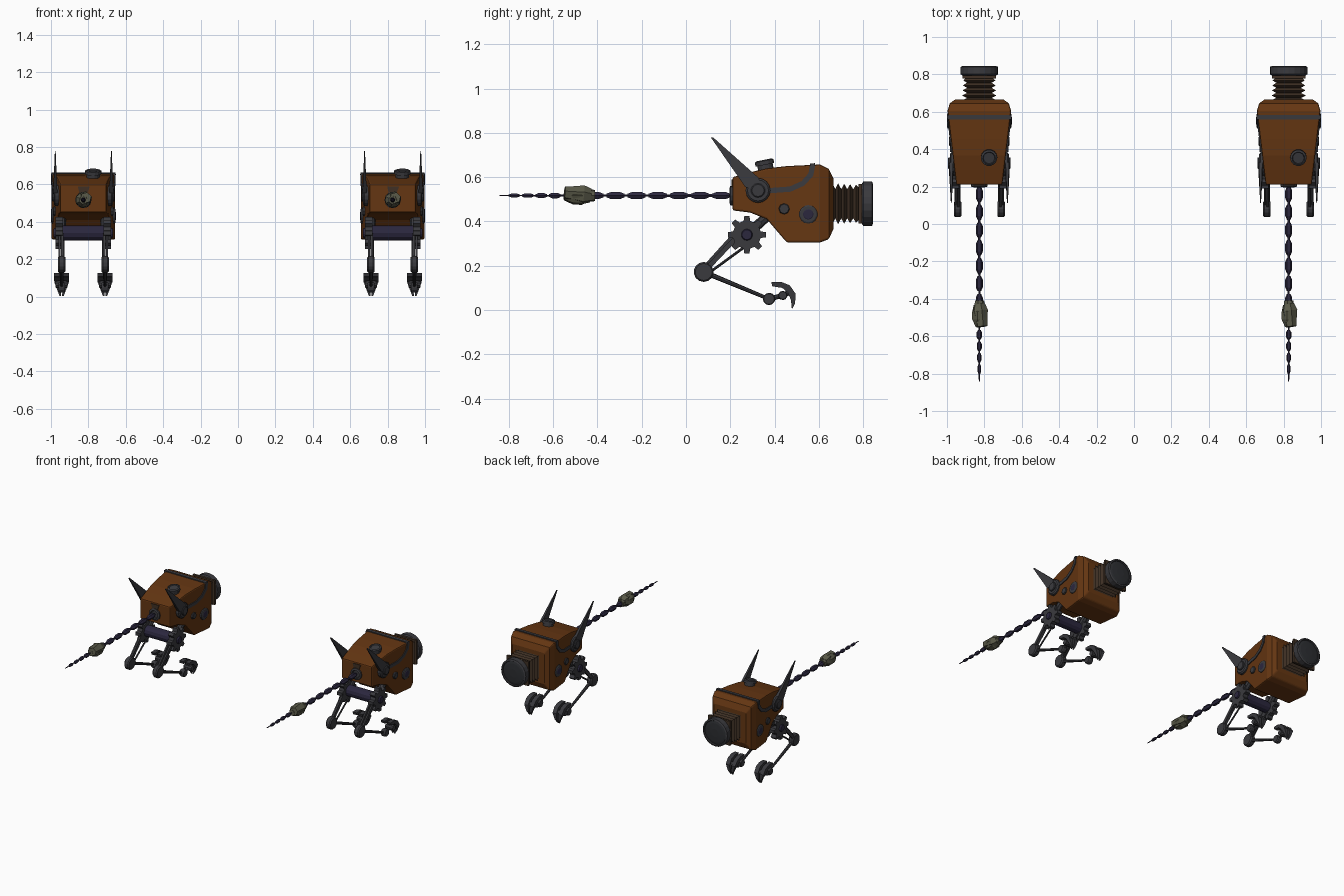
import bpy, bmesh, math
from mathutils import Vector

if "Cube" in bpy.data.objects:
    bpy.data.objects.remove(bpy.data.objects["Cube"])


def material(name, rgb):
    m = bpy.data.materials.new(name)
    m.use_nodes = True
    m.diffuse_color = (*rgb, 1)
    bsdf = m.node_tree.nodes["Principled BSDF"]
    bsdf.inputs["Base Color"].default_value = (*rgb, 1)
    bsdf.inputs["Roughness"].default_value = 0.7
    return m


RUST = material("rust_brown", (0.13, 0.037, 0.006))
STEEL = material("dark_steel", (0.042, 0.042, 0.048))
NAVY = material("dark_violet", (0.024, 0.02, 0.048))
RUBBER = material("brown_rubber", (0.05, 0.03, 0.018))
OLIVE = material("olive_stone", (0.1, 0.1, 0.065))
GLASS = material("dark_glass", (0.025, 0.027, 0.031))

SPACING = 0.827


def finish(name, bm, mat, bevel=0):
    """Turn a mesh into a matching part on each of the two machines."""
    bmesh.ops.recalc_face_normals(bm, faces=bm.faces)
    mesh = bpy.data.meshes.new(name)
    bm.to_mesh(mesh)
    bm.free()
    mesh.materials.append(mat)
    for label, x in (("left", SPACING), ("right", -SPACING)):
        ob = bpy.data.objects.new(f"{label}_machine_{name}", mesh)
        ob.location.x = x
        bpy.context.collection.objects.link(ob)
        if bevel:
            mod = ob.modifiers.new("soft_edges", 'BEVEL')
            mod.width = bevel
            mod.segments = 2
            mod.angle_limit = math.radians(40)


def loft(name, rings, mat, bevel=0):
    """Skin a row of equal rings and cap both ends."""
    bm = bmesh.new()
    rows = [[bm.verts.new(p) for p in ring] for ring in rings]
    n = len(rows[0])
    for a, b in zip(rows, rows[1:]):
        for i in range(n):
            j = (i + 1) % n
            bm.faces.new((a[i], a[j], b[j], b[i]))
    bm.faces.new(rows[0][::-1])
    bm.faces.new(rows[-1])
    finish(name, bm, mat, bevel)


def lathe(name, profile, origin, axis, mat, sides=12, phase=0):
    """Spin (radius, distance) pairs around an axis."""
    rot = Vector((0, 0, 1)).rotation_difference(Vector(axis))
    angles = [phase + math.tau * i / sides for i in range(sides)]
    loft(name, [[Vector(origin) + rot @ Vector((r * math.cos(a), r * math.sin(a), t))
                 for a in angles] for r, t in profile], mat)


def rod(name, a, b, r0, r1, mat, sides=8):
    d = Vector(b) - Vector(a)
    lathe(name, [(r0, 0), (r1, d.length)], a, d, mat, sides)


def plate(name, outline, inner, outer, mat, side=1):
    """Side-on (y, z) outline given thickness; inner and outer map (y, z) to x."""
    loft(name, [[(side * f(y, z), y, z) for y, z in outline] for f in (inner, outer)], mat)


def flat(x):
    return lambda y, z: x


def body_half(y):
    return 0.123 + (y - 0.21) * 0.119


# Body shell: rectangles along y (y, half width, bottom, top)
shell = [(0.21, 0.123, 0.45, 0.60), (0.29, body_half(0.29), 0.44, 0.622),
         (0.365, body_half(0.365), 0.41, 0.64), (0.455, body_half(0.455), 0.305, 0.65),
         (0.605, body_half(0.605), 0.305, 0.657), (0.645, 0.158, 0.32, 0.637),
         (0.665, 0.13, 0.365, 0.595)]
loft("body", [[(-w, y, b), (w, y, b), (w, y, t), (-w, y, t)] for y, w, b, t in shell], RUST, 0.008)

# Bellows, square flange and round lens
S = math.sqrt(2)
folds = [(0.095 * S, 0)]
for i in range(4):
    folds += [(0.066 * S, 0.014 + i * 0.027), ((0.092 - i * 0.002) * S, 0.027 + i * 0.027)]
folds.append((0.07 * S, 0.122))
lathe("bellows", folds, (0, 0.66, 0.48), (0, 1, 0), RUBBER, 4, math.pi / 4)
lathe("flange", [(0.09 * S, 0), (0.09 * S, 0.016)], (0, 0.779, 0.48), (0, 1, 0),
      RUBBER, 4, math.pi / 4)
lathe("lens_rim", [(0.092, 0), (0.101, 0.006), (0.101, 0.045), (0.09, 0.049), (0.086, 0.042)],
      (0, 0.795, 0.48), (0, 1, 0), STEEL, 20)
lathe("lens", [(0.086, 0), (0.07, 0.004), (0.03, 0.007)], (0, 0.837, 0.48), (0, 1, 0), GLASS, 20)

# Round hatch on the sloping top
lathe("hatch", [(0.036, -0.02), (0.036, 0.018), (0.044, 0.018), (0.044, 0.036), (0.034, 0.041),
                (0.03, 0.034)], (0.052, 0.36, 0.638), (0, -0.2, 1), STEEL, 14)

# Strap over the top
loft("top_strap", [[(x, 0.56, 0.645), (x, 0.583, 0.645), (x, 0.583, 0.663), (x, 0.56, 0.662)]
                   for x in (-0.171, 0.171)], STEEL)

# Front tail socket and its small plate
lathe("tail_socket", [(0.044, -0.01), (0.044, 0.01), (0.03, 0.014), (0.026, 0.006)],
      (0, 0.21, 0.517), (0, -1, 0), STEEL, 12)
loft("front_plate", [[(-0.03, y, 0.59), (-0.02, y, 0.55), (0.02, y, 0.55), (0.035, y, 0.59)]
                     for y in (0.212, 0.205)], RUBBER)


def tooth_outline(cy, cz, teeth, tip, root):
    pts = []
    for i in range(teeth):
        for r, f in ((root, -0.3), (tip, -0.17), (tip, 0.17), (root, 0.3)):
            a = math.tau * (i + f) / teeth
            pts.append((cy + r * math.cos(a), cz + r * math.sin(a)))
    return pts


def band(path, half):
    """Outline of a strip that follows a path."""
    lo, hi = [], []
    for i, p in enumerate(path):
        d = Vector(path[min(i + 1, len(path) - 1)]) - Vector(path[max(i - 1, 0)])
        n = Vector((-d.y, d.x)).normalized() * half
        lo.append(Vector(p) - n)
        hi.append(Vector(p) + n)
    return lo + hi[::-1]


def spike_half(z):
    return 0.012 - 0.01 * (z - 0.54) / 0.24


def claw_taper(x):
    return lambda y, z: x * (0.25 + 0.75 * min(1, z / 0.08))


strap_path = [(0.572, 0.658), (0.564, 0.612), (0.528, 0.572), (0.47, 0.546), (0.35, 0.537)]
spike = [(0.268, 0.555), (0.113, 0.778), (0.122, 0.78), (0.33, 0.595), (0.335, 0.54)]
thigh = [(0.045, 0.185), (0.215, 0.365), (0.26, 0.335), (0.09, 0.16)]
claw = [(0.385, 0.126), (0.43, 0.127), (0.468, 0.112), (0.494, 0.075), (0.493, 0.03),
        (0.478, 0.003), (0.474, 0.045), (0.46, 0.078), (0.435, 0.1), (0.39, 0.107)]
hip, knee, ankle, toe = (0.275, 0.34), (0.08, 0.172), (0.375, 0.05), (0.437, 0.066)
LEG = 0.116


def disc(name, x, centre, radius, half, mat, side, sides=14):
    lathe(name, [(radius * 0.85, -half), (radius, -half * 0.6), (radius, half * 0.6),
                 (radius * 0.85, half)], (side * x, *centre), (side, 0, 0), mat, sides)


for label, s in (("left", 1), ("right", -1)):
    # Side strap, ear disc, ear spike and bolts
    plate(label + "_strap", band(strap_path, 0.012), lambda y, z: body_half(y) - 0.01,
          lambda y, z: body_half(y) + 0.006, STEEL, s)
    disc(label + "_ear_disc", 0.14, (0.325, 0.54), 0.056, 0.018, STEEL, s, 16)
    disc(label + "_ear_cap", 0.158, (0.325, 0.54), 0.032, 0.01, STEEL, s)
    plate(label + "_ear_spike", spike, lambda y, z: 0.15 - spike_half(z),
          lambda y, z: 0.15 + spike_half(z), STEEL, s)
    disc(label + "_small_bolt", 0.152, (0.443, 0.457), 0.025, 0.01, STEEL, s, 8)
    disc(label + "_big_bolt", 0.163, (0.552, 0.432), 0.042, 0.009, STEEL, s)
    disc(label + "_big_bolt_cap", 0.168, (0.552, 0.432), 0.024, 0.006, NAVY, s)

    # Hip gear, hub and strut to the body
    plate(label + "_gear", tooth_outline(*hip, 8, 0.086, 0.064), flat(0.108), flat(0.148), STEEL, s)
    disc(label + "_gear_hub", 0.145, hip, 0.026, 0.014, NAVY, s)
    rod(label + "_hip_strut", (s * 0.115, *hip), (s * 0.115, 0.385, 0.44), 0.022, 0.022, STEEL)

    # Leg
    plate(label + "_thigh", band([knee, (0.22, 0.32), hip], 0.011), flat(0.122), flat(0.132), STEEL, s)
    plate(label + "_thigh_blade", [(0.065, 0.185), (0.205, 0.34), (0.235, 0.32), (0.09, 0.18)],
          flat(0.106), flat(0.118), STEEL, s)
    rod(label + "_thigh_rod", (s * 0.106, 0.1, 0.165), (s * 0.106, 0.285, 0.3), 0.006, 0.006, STEEL)
    disc(label + "_knee", LEG, knee, 0.045, 0.02, STEEL, s)
    rod(label + "_shin", (s * LEG, *knee), (s * LEG, *ankle), 0.012, 0.008, STEEL)
    disc(label + "_ankle", LEG, ankle, 0.028, 0.018, STEEL, s, 12)
    rod(label + "_foot_link", (s * LEG, *ankle), (s * LEG, *toe), 0.011, 0.011, STEEL)
    disc(label + "_toe_joint", LEG, toe, 0.021, 0.032, STEEL, s, 10)
    rod(label + "_claw_stem", (s * LEG, *toe), (s * LEG, 0.478, 0.085), 0.012, 0.012, STEEL)
    for prong, a, b in (("outer", 0.008, 0.04), ("inner", -0.04, -0.008)):
        fa, fb = claw_taper(a), claw_taper(b)
        plate(f"{label}_{prong}_claw", claw, lambda y, z: LEG + fa(y, z),
              lambda y, z: LEG + fb(y, z), STEEL, s)

# Axle between the hips
rod("axle", (-0.108, *hip), (0.108, *hip), 0.04, 0.04, NAVY, 12)

# Tail: core cord, links and stone bulb
BACK = (0, -1, 0)
rod("tail_cord", (0, 0.21, 0.517), (0, -0.842, 0.517), 0.008, 0.003, NAVY, 6)


def link(name, y, length, r):
    lathe(name, [(r * 0.5, 0), (r, length * 0.25), (r, length * 0.75), (r * 0.5, length)],
          (0, y, 0.517), BACK, NAVY, 6)


for i in range(7):
    link(f"tail_link_{i + 1}", 0.2 - i * 0.0955, 0.082, 0.0185)
for i in range(4):
    link(f"tail_end_link_{i + 1}", -0.567 - i * 0.061, 0.051, 0.0145 - i * 0.0015)
lathe("tail_bulb", [(0.026, 0), (0.03, 0.04), (0.043, 0.06), (0.042, 0.1), (0.022, 0.14)],
      (0, -0.41, 0.517), BACK, OLIVE, 7)
lathe("tail_bulb_scales", [(0.032, 0), (0.044, 0.035), (0.036, 0.075), (0.03, 0.12)],
      (0, -0.43, 0.517), (0.12, -1, 0.1), OLIVE, 6, 0.4)
